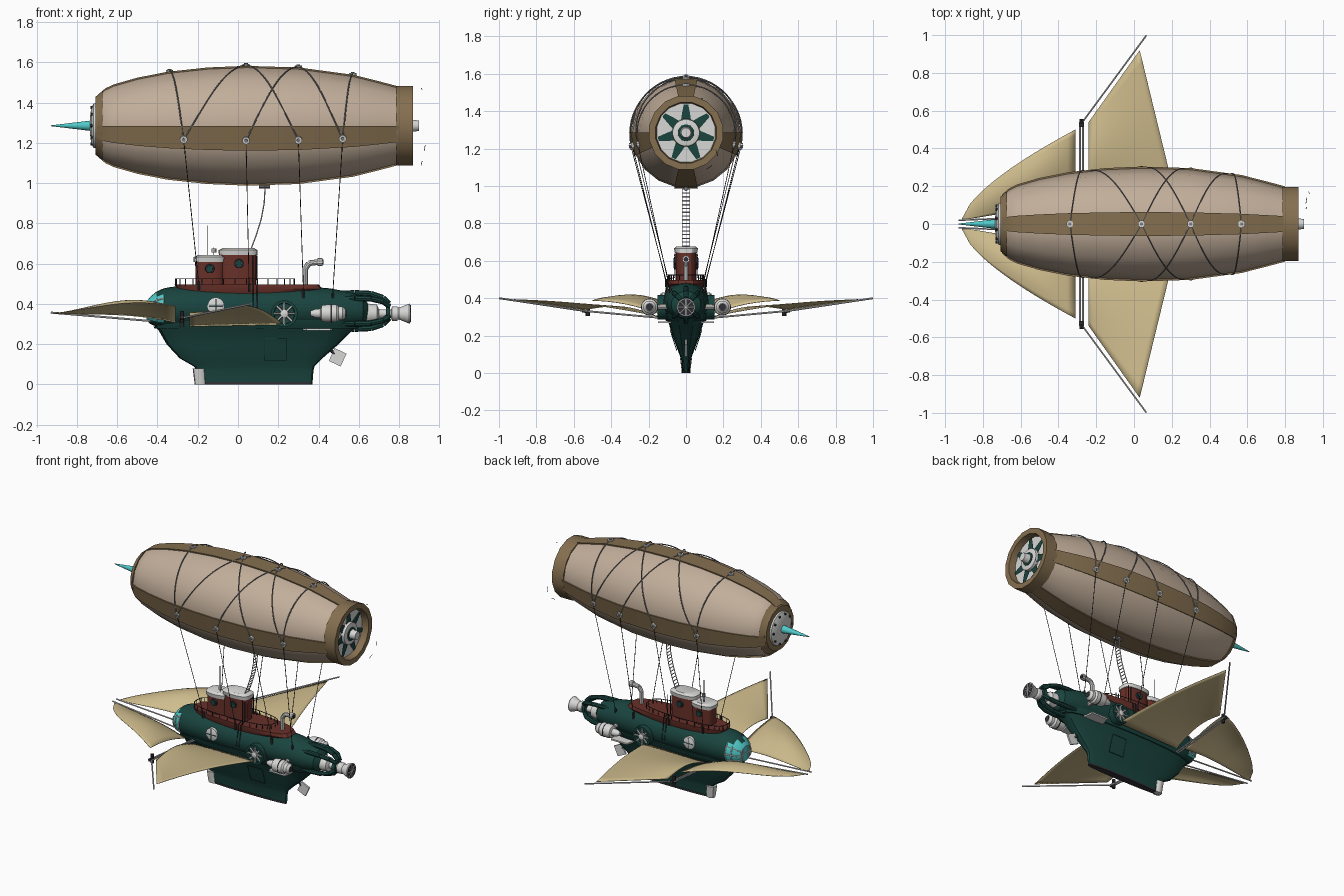
import bpy, bmesh, math
from math import sin, cos, pi, radians
from mathutils import Vector as V

if "Cube" in bpy.data.objects:
    bpy.data.objects.remove(bpy.data.objects["Cube"])

def mat(name, r, g, b):
    m = bpy.data.materials.new(name)
    m.diffuse_color = (r, g, b, 1)
    m.use_nodes = True
    m.node_tree.nodes["Principled BSDF"].inputs["Base Color"].default_value = m.diffuse_color
    return m
TAN = mat("tan canvas", .54, .425, .325)
BROWN = mat("brown leather", .235, .16, .08)
SAIL = mat("cream sail", .63, .51, .27)
GREEN = mat("dark green hull", .010, .058, .049)
RED = mat("red brown wood", .14, .03, .022)
WHITE = mat("white metal", .68, .68, .67)
CYAN = mat("cyan glass", .08, .58, .58)
DARK = mat("dark iron", .03, .03, .035)
ROPE = mat("grey rope", .22, .22, .23)

def make(name, bm, *mats):
    bmesh.ops.recalc_face_normals(bm, faces=bm.faces)
    me = bpy.data.meshes.new(name)
    bm.to_mesh(me)
    bm.free()
    for m in mats:
        me.materials.append(m)
    ob = bpy.data.objects.new(name, me)
    bpy.context.collection.objects.link(ob)
    return ob

def loft(name, rings, m, cap=True, rule=None, extra=()):
    bm = bmesh.new()
    rs = [[bm.verts.new(p) for p in r] for r in rings]
    n = len(rs[0])
    for a, b in zip(rs, rs[1:]):
        for i in range(n):
            bm.faces.new((a[i], a[(i+1) % n], b[(i+1) % n], b[i]))
    if cap:
        bm.faces.new(rs[0])
        bm.faces.new(rs[-1])
    if rule:
        for f in bm.faces:
            f.material_index = rule(f.calc_center_median())
    return make(name, bm, m, *extra)

def lathe(name, prof, m, o=(0, 0, 0), axis="x", n=20, cap=True):
    def pt(a, r, t):
        c, s = r*cos(t), r*sin(t)
        return V(o) + V({"x": (a, c, s), "y": (c, a, s), "z": (c, s, a)}[axis])
    return loft(name, [[pt(a, r, 2*pi*(i+.5)/n) for i in range(n)] for a, r in prof], m, cap)

def tubes(name, paths, r, m, n=6):
    bm = bmesh.new()
    for path in paths:
        for a, b in zip(path, path[1:]):
            a, b = V(a), V(b)
            d = b - a
            M = d.to_track_quat('Z', 'Y').to_matrix().to_4x4()
            M.translation = (a + b)/2
            bmesh.ops.create_cone(bm, cap_ends=True, segments=n, radius1=r, radius2=r,
                                  depth=d.length, matrix=M)
    return make(name, bm, m)

def plan(rows, n=28, e=.6):
    """Horizontal boat-shaped sections from (z, x0, x1, half width)"""
    out = []
    for z, x0, x1, w in rows:
        ts = [2*pi*i/n for i in range(n)]
        out.append([((x0+x1)/2 + (x1-x0)/2*cos(t), math.copysign(w*abs(sin(t))**e, sin(t)), z) for t in ts])
    return out

# balloon envelope
ZB = 1.285
PROF = [(-.70, .145), (-.66, .18), (-.62, .20), (-.5, .235), (-.35, .265), (-.15, .287), (.04, .295),
        (.3, .287), (.57, .25), (.70, .217), (.80, .19)]
def rad(x):
    for (a, p), (b, q) in zip(PROF, PROF[1:]):
        if x <= b:
            return p + (q-p)*(x-a)/(b-a)
    return PROF[-1][1]
def bp(x, deg, off=0):
    r = rad(x) + off
    return V((x, r*cos(radians(deg)), ZB + r*sin(radians(deg))))
half = [78, 52, 26, 0, -24, -42, -60, -78]
angs = half + [180-a for a in reversed(half)]
loft("balloon_envelope", [[bp(x, a) for a in angs] for x, _ in PROF], TAN)
for nm, a, b in (("top", 78, 102), ("left", 0, -24), ("right", 180, 204), ("bottom", -78, -102)):
    loft("balloon_band_" + nm, [[bp(x, a, .009), bp(x, b, .009), bp(x, b, -.012), bp(x, a, -.012)]
                                for x, _ in PROF], BROWN)

# balloon nose
lathe("nose_ring", [(-.672, .178), (-.70, .152), (-.708, .148), (-.708, .09)], BROWN, (0, 0, ZB), n=16)
lathe("nose_disc", [(-.70, .115), (-.718, .11), (-.73, .085), (-.735, .04)], WHITE, (0, 0, ZB), n=24)
tubes("nose_bolts", [[(-.70, .095*cos(t), ZB+.095*sin(t)), (-.732, .095*cos(t), ZB+.095*sin(t))]
                     for t in [2*pi*i/10 for i in range(10)]], .008, DARK)
lathe("nose_spike", [(-.72, .028), (-.80, .018), (-.93, .002)], CYAN, (0, 0, ZB), n=12)

# balloon tail ring and fan
lathe("tail_ring", [(.785, .201), (.87, .201), (.87, .165), (.815, .158)], BROWN, (0, 0, ZB), n=16)
lathe("fan_disc", [(.81, .16), (.825, .16)], WHITE, (0, 0, ZB), n=16)
bm = bmesh.new()
for i in range(7):
    t = 2*pi*i/7 + pi/2
    c, s = V((0, cos(t), sin(t))), V((0, -sin(t), cos(t)))
    q = [V((.833, 0, ZB)) + c*r + s*w for r, w in ((.06, -.028), (.10, -.022), (.152, -.012),
                                                  (.152, .012), (.10, .022), (.06, .028))]
    bm.faces.new([bm.verts.new(p) for p in q])
make("fan_blades", bm, GREEN)
lathe("fan_hub", [(.825, .075), (.85, .072), (.855, .05)], WHITE, (0, 0, ZB))
lathe("fan_hub_ring", [(.85, .045), (.858, .044), (.86, .036)], GREEN, (0, 0, ZB))
lathe("fan_axle", [(.85, .034), (.87, .03), (.9, .026), (.9, .01)], WHITE, (0, 0, ZB))
tubes("tail_wisps", [[(.91, .08, 1.47), (.915, .09, 1.465)], [(.93, .16, 1.19), (.925, .17, 1.16)],
                     [(.915, .14, 1.11), (.91, .11, 1.09)]], .0015, DARK, 4)

# net ropes, rope buttons and hanging ropes
TOP = [-.34, .04, .3, .57]
SIDE = [-.27, .04, .3, .52]
DECK = [(-.195, .095, .50), (.055, .105, .49), (.325, .10, .46), (.47, .085, .44)]
net, hang, knobs = [], [], []
for s in (0, 1):
    ang = lambda d: 180 - d if s else d
    for i, j in ((0, 0), (1, 0), (1, 2), (2, 1), (2, 3), (3, 3)):
        net.append([bp(TOP[i]+(SIDE[j]-TOP[i])*k/16, ang(90-104*k/16), .006) for k in range(17)])
    for x, d in zip(SIDE, DECK):
        hang.append([bp(x, ang(-14), .008), (d[0], -d[1] if s else d[1], d[2])])
        knobs.append([bp(x, ang(-14), -.01), bp(x, ang(-14), .014)])
knobs += [[bp(x, 90, -.01), bp(x, 90, .012)] for x in TOP]
tubes("net_ropes", net, .0035, ROPE)
tubes("hanging_ropes", hang, .002, DARK)
tubes("rope_buttons", knobs, .019, WHITE, 10)
tubes("button_pins", [[b, b + (b-a).normalized()*.005] for a, b in knobs], .009, ROPE, 8)
tubes("rope_cleats", [[V(h[1])-V((0, 0, .03)), V(h[1])+V((0, 0, .012))] for h in hang], .007, DARK)

# rope ladder
lad = [V(p) for p in ((.135, 0, .985), (.13, 0, .90), (.115, 0, .82), (.09, 0, .74), (.06, 0, .66))]
Y = V((0, .02, 0))
rungs = []
for a, b in zip(lad, lad[1:]):
    rungs += [[a.lerp(b, k/4)-Y, a.lerp(b, k/4)+Y] for k in range(4)]
tubes("ladder", [[p+Y for p in lad], [p-Y for p in lad]] + rungs, .003, WHITE)
tubes("ladder_hook", [[(.105, 0, .985), (.16, 0, .985)]], .012, ROPE, 10)

# submarine hull and keel, with glass nose
HULL = [(-.452, .365, .05), (-.435, .368, .068), (-.405, .374, .087), (-.37, .378, .099), (-.33, .38, .105), (-.2, .38, .11),
        (.3, .38, .11), (.45, .378, .10), (.55, .37, .09), (.62, .365, .072), (.65, .36, .035)]
def hp(i, t, k=1):
    x, z, r = HULL[i]
    return V((x, r*1.1*k*cos(t), z + r*k*sin(t)))
loft("hull_body", [[hp(i, 2*pi*k/24) for k in range(24)] for i in range(len(HULL))], GREEN,
     rule=lambda c: int(c.x < -.375 and .315 < c.z < .442), extra=(CYAN,))
tubes("window_frame", [[hp(i, t, 1.01) for i in range(4)] for t in [radians(d) for d in (-30, 0, 30, 150, 180, 210)]]
      + [[hp(i, radians(d), 1.01) for d in range(a, a+76, 15)] for i in (0, 2, 3) for a in (-37, 143)]
      + [[hp(0, radians(a)), hp(0, radians(b))] for a, b in ((0, 180), (60, -60), (120, -120))], .0035, WHITE)
loft("keel", plan([(.32, -.42, .61, .115), (.285, -.41, .59, .105), (.27, -.395, .57, .094), (.2, -.355, .50, .072),
                   (.13, -.29, .42, .047), (.09, -.22, .38, .032), (.07, -.205, .375, .025), (.005, -.20, .37, .02)]), GREEN)
loft("hull_seam", plan([(.278, -.415, .60, .107), (.288, -.42, .605, .112)]), GREEN)
loft("keel_shoe", plan([(0, -.215, -.16, .022), (.08, -.225, -.165, .032)], 12), WHITE)
loft("keel_plate", plan([(0, -.2, .37, .023), (.012, -.2, .37, .023)]), DARK)

# stern cage, thruster and rudder
tubes("stern_cage", [[(x, r*cos(t), .365+r*sin(t)) for x, r in ((.5, .086), (.58, .09), (.66, .086), (.72, .066), (.75, .035))]
                     for t in [pi/4+pi/2*k for k in range(4)] + [pi/2, -pi/2]], .014, GREEN, 8)
lathe("stern_ring", [(.735, .045), (.755, .04), (.755, .026), (.735, .026)], GREEN, (0, 0, .355))
lathe("stern_thruster", [(.62, .035), (.65, .05), (.69, .045), (.70, .022), (.76, .02), (.765, .036), (.79, .036),
                         (.80, .03), (.85, .05), (.855, .048)], WHITE, (0, 0, .352))
lathe("thruster_mouth", [(.852, .044), (.857, .044)], DARK, (0, 0, .352))
tubes("thruster_vanes", [[(.857, .043*cos(t), .352+.043*sin(t)), (.857, -.043*cos(t), .352-.043*sin(t))]
                         for t in [pi*k/4 for k in range(4)]], .003, WHITE)
bm = bmesh.new()
bmesh.ops.create_cube(bm, size=1)
rud = make("rudder", bm, WHITE)
rud.scale, rud.location, rud.rotation_euler = (.065, .012, .07), (.495, 0, .135), (0, radians(25), 0)
tubes("rudder_post", [[(.44, 0, .19), (.48, 0, .15)]], .008, DARK)

# deck, railing and tower
loft("deck", plan([(.44, -.29, .36, .085), (.475, -.305, .42, .10), (.497, -.315, .40, .10)]), RED)
rail = plan([(.525, -.31, .28, .095)], 32)[0]
tubes("railing", [rail + rail[:1]] + [[p, (p[0], p[1], .49)] for p in rail], .0025, DARK, 5)
for nm, x0, x1, z1 in (("front", -.21, -.07, .62), ("rear", -.085, .09, .655)):
    loft("tower_" + nm, plan([(.48, x0, x1, .055), (z1, x0-.003, x1+.003, .055)], 24, .5), RED)
    loft("tower_cap_" + nm, plan([(z1-.012, x0-.01, x1+.008, .06), (z1+.012, x0-.012, x1+.008, .064),
                                  (z1+.022, x0+.01, x1-.01, .05)], 24, .5), WHITE)
for x, z in ((-.14, .575), (.005, .60)):
    for s in (-1, 1):
        lathe("tower_porthole", [(s*.05, .024), (s*.064, .022)], DARK, (x, 0, z), "y", 12)
        lathe("tower_glass", [(s*.06, .016), (s*.066, .015)], GREEN, (x, 0, z), "y", 12)
tubes("antennas", [[(-.15, .02, .62), (-.15, .02, .79)], [(-.12, -.02, .62), (-.12, -.02, .68)]], .002, DARK)
tubes("mast_lamp", [[(-.12, -.02, .655), (-.12, -.02, .675)]], .012, WHITE, 8)
tubes("periscope", [[(.335, 0, .48), (.335, 0, .575), (.352, 0, .602), (.40, 0, .608)]], .014, WHITE, 10)
tubes("periscope_eye", [[(.395, 0, .608), (.42, 0, .608)]], .02, WHITE, 10)
tubes("periscope_lens", [[(.42, 0, .608), (.425, 0, .608)]], .013, DARK, 10)

# parts on both flanks
def lerp(a, b, t):
    return V(a).lerp(V(b), t)
def sail(name, f, s):
    bm = bmesh.new()
    N = 14
    g = [[bm.verts.new((p.x, s*p.y, p.z)) for p in (f(i/N, j/N) for j in range(N+1))] for i in range(N+1)]
    for i in range(N):
        for j in range(N):
            bm.faces.new((g[i][j], g[i+1][j], g[i+1][j+1], g[i][j+1]))
    ob = make(name, bm, SAIL)
    ob.modifiers.new("cloth", "SOLIDIFY").thickness = .003
def fore(u, v):
    out = V((-.91+.6*u, .03+.47*u**.68, .355+.015*u))
    p = lerp(lerp((-.91, .02, .355), (-.31, .12, .30), u), out, v)
    p.z += .072*sin(pi*u**1.3*.85)*sin(pi*(.10+.7*v))
    return p
def aft(u, v):
    p = lerp(lerp((-.24, .12, .29), (.225, .12, .30), u), lerp((-.24, .54, .34), (.03, .92, .395), u), v)
    p.z += .04*sin(pi*v)*(1-.5*u)
    return p
for s, nm in ((-1, "right"), (1, "left")):
    sail("fore_sail_" + nm, fore, s)
    sail("aft_sail_" + nm, aft, s)
    tubes("sail_arm_" + nm, [[(x, s*.08, .29), (x, s*.54, .332)] for x in (-.286, -.270)]
          + [[(-.43, s*.04, .315), (-.93, s*.02, .357)]], .005, WHITE)
    tubes("sail_spar_" + nm, [[(-.28, s*.53, .33), (.065, s*.998, .40)]], .005, WHITE)
    tubes("sail_joint_" + nm, [[(-.278, s*.525, .305), (-.278, s*.525, .365)], [(-.278, s*.515, .33), (-.278, s*.555, .335)]],
          .011, DARK, 8)
    lathe("hull_hatch_" + nm, [(s*.10, .042), (s*.127, .042), (s*.133, .03)], WHITE, (-.11, 0, .39), "y")
    tubes("hatch_cross_" + nm, [[(-.145, s*.132, .39), (-.075, s*.132, .39)], [(-.11, s*.132, .355), (-.11, s*.132, .425)]],
          .003, GREEN)
    lathe("wheel_rim_" + nm, [(s*.10, .066), (s*.152, .066), (s*.152, .052), (s*.135, .05)], GREEN, (.23, 0, .352), "y", 24)
    lathe("wheel_hub_" + nm, [(s*.13, .022), (s*.156, .02), (s*.16, .01)], WHITE, (.23, 0, .352), "y", 12)
    tubes("wheel_spokes_" + nm, [[(.23, s*.146, .352), (.23+.056*cos(k*pi/4), s*.146, .352+.056*sin(k*pi/4))]
                                 for k in range(8)], .0065, WHITE)
    lathe("side_motor_" + nm, [(.36, .012), (.385, .022), (.41, .024), (.415, .04), (.44, .044), (.49, .044), (.50, .034),
                               (.52, .034), (.535, .02)], WHITE, (0, s*.195, .353))
    lathe("motor_mouth_" + nm, [(.53, .018), (.538, .018)], DARK, (0, s*.195, .353))
    tubes("motor_strut_" + nm, [[(.45, s*.08, .355), (.45, s*.19, .353)]], .014, WHITE, 10)
    lathe("motor_band_" + nm, [(.46, .0455), (.466, .0455)], DARK, (0, s*.195, .353))
    loft("side_fin_" + nm, [[(.32, s*.08, z), (.47, s*.08, z), (.46, s*.15, z), (.34, s*.15, z)] for z in (.267, .277)], WHITE)
    tubes("hull_steps_" + nm, [[(x, s*.124, .36), (x, s*.105, .46), (x, s*.103, .50), (x, s*.06, .51), (x, s*.06, .64)]
                               for x in (.075, .095)], .0025, DARK, 5)
    tubes("keel_door_" + nm, [[(.13, s*.085, .23), (.24, s*.084, .23), (.24, s*.049, .12), (.13, s*.049, .12), (.13, s*.085, .23)]],
          .002, GREEN)

# smooth shading with sharp edges kept
for ob in bpy.context.scene.objects:
    ob.select_set(True)
    bpy.context.view_layer.objects.active = ob
bpy.ops.object.shade_smooth_by_angle(angle=radians(30))
